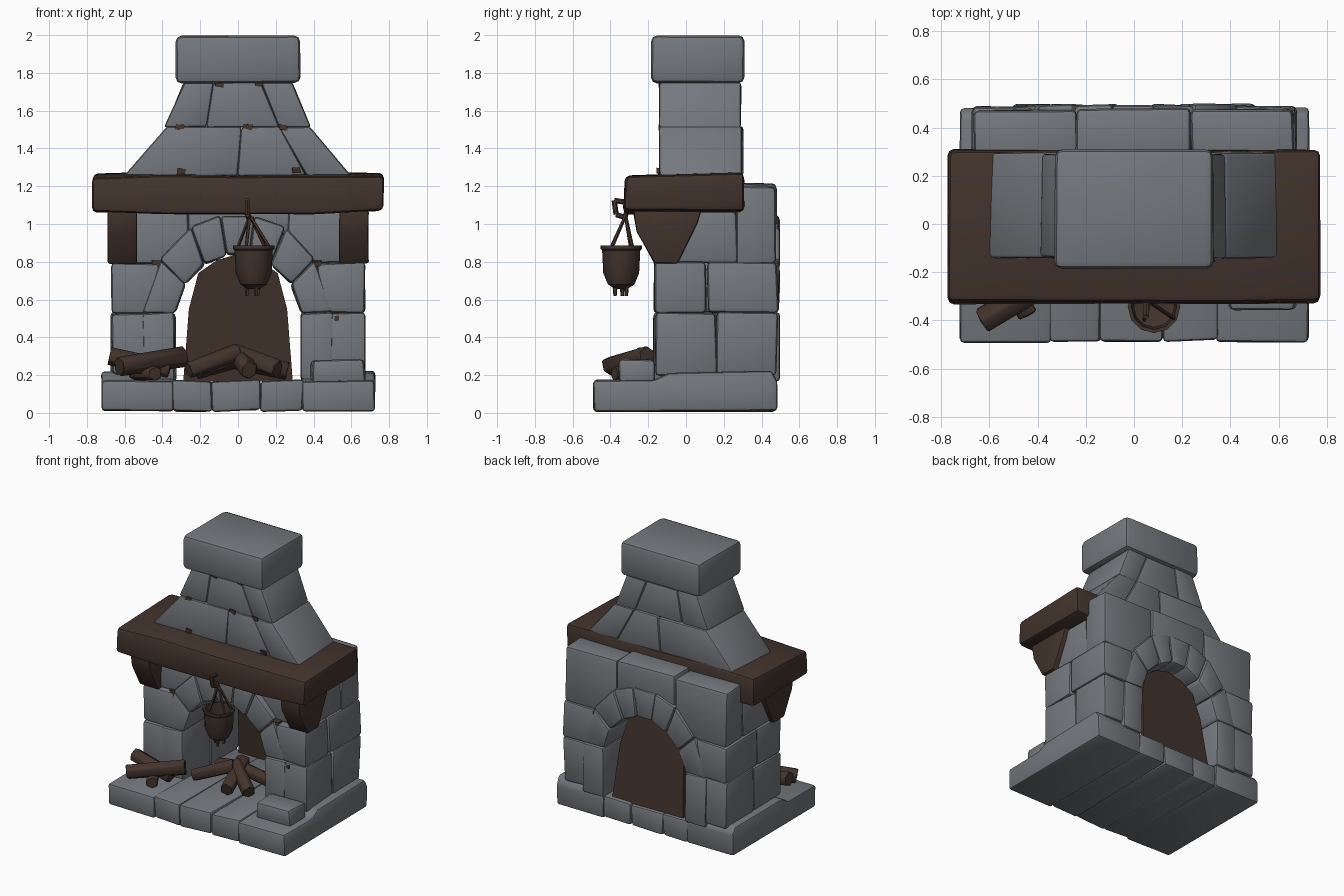
import bpy, bmesh, math, random
from mathutils import Vector

if "Cube" in bpy.data.objects:
    bpy.data.objects.remove(bpy.data.objects["Cube"])

random.seed(4)


def material(name, rgb):
    m = bpy.data.materials.new(name)
    m.diffuse_color = (*rgb, 1)
    m.use_nodes = True
    m.node_tree.nodes["Principled BSDF"].inputs["Base Color"].default_value = m.diffuse_color
    return m


STONE = material("grey stone", (0.175, 0.188, 0.205))
WOOD = material("dark brown wood", (0.055, 0.034, 0.025))


def loft(name, rings, mat, bevel=0.0, jitter=0.0, segments=2):
    """Solid skinned through equal-length rings, with chipped, bevelled edges."""
    bm = bmesh.new()
    loops = []
    for ring in rings:
        loop = []
        for p in ring:
            q = Vector(p) + Vector([random.uniform(-jitter, jitter) for _ in range(3)])
            q.z = max(q.z, 0)
            loop.append(bm.verts.new(q))
        loops.append(loop)
    n = len(loops[0])
    bm.faces.new(loops[0][::-1])
    bm.faces.new(loops[-1])
    for a, b in zip(loops, loops[1:]):
        for i in range(n):
            j = (i + 1) % n
            bm.faces.new((a[i], a[j], b[j], b[i]))
    bmesh.ops.recalc_face_normals(bm, faces=bm.faces)
    if bevel:
        edges = [e for e in bm.edges if e.calc_face_angle(0) > math.radians(25)]
        bmesh.ops.bevel(bm, geom=edges, offset=bevel, offset_type='OFFSET', segments=segments,
                        profile=0.5, affect='EDGES', clamp_overlap=True)
    mesh = bpy.data.meshes.new(name)
    bm.to_mesh(mesh)
    bm.free()
    mesh.materials.append(mat)
    mesh.shade_smooth()
    mesh.set_sharp_from_angle(angle=math.radians(35))
    ob = bpy.data.objects.new(name, mesh)
    bpy.context.collection.objects.link(ob)
    return ob


def block(name, x, y, z, mat=STONE, bevel=0.022, jitter=0.007):
    rings = [[(x[0], y[0], h), (x[1], y[0], h), (x[1], y[1], h), (x[0], y[1], h)] for h in z]
    return loft(name, rings, mat, bevel, jitter)


def slab_x(name, profile, x0, x1, mat, bevel, jitter=0.005):
    """Extrude a (y, z) profile along x."""
    return loft(name, [[(x, y, z) for y, z in profile] for x in (x0, x1)], mat, bevel, jitter)


def slab_y(name, profile, y0, y1, mat, bevel, jitter=0.005):
    """Extrude an (x, z) profile along y."""
    return loft(name, [[(x, y, z) for x, z in profile] for y in (y0, y1)], mat, bevel, jitter)


def rod(name, p, q, r, sides=6, bevel=0.0, jitter=0.0, r2=None):
    p, q = Vector(p), Vector(q)
    d = (q - p).normalized()
    u = d.cross(Vector((0, 0, 1)))
    u = u.normalized() if u.length > 0.01 else Vector((1, 0, 0))
    v = u.cross(d)
    rings = []
    for c, rad in ((p, r), (q, r2 or r)):
        rings.append([c + rad * (u * math.cos(t) + v * math.sin(t))
                      for t in (2 * math.pi * (i + 0.5) / sides for i in range(sides))])
    return loft(name, rings, WOOD, bevel, jitter, 1)


# Hearth base: five stones side by side, the outer two stepped up at the rear
step = [(-0.49, 0.01), (-0.49, 0.17), (-0.17, 0.175), (-0.09, 0.215), (0.45, 0.22), (0.48, 0.17), (0.48, 0.01)]
for s in (-1, 1):
    slab_x("hearth_side", step, s * 0.34, s * 0.725, STONE, 0.018, 0.004)
for x in ((-0.345, -0.14), (-0.14, 0.12), (0.12, 0.345)):
    block("hearth_middle", x, (-0.485, 0.475), (0.01, 0.172), bevel=0.018)
block("loose_stone", (0.39, 0.67), (-0.36, -0.17), (0.16, 0.285))

# Side walls: three courses, split front to back
for s in (-1, 1):
    def course(y, z, inner=0.42, outer=0.67):
        block("wall_stone", sorted((s * inner, s * outer)), y, z)
    course((-0.165, 0.16), (0.20, 0.53))
    course((0.16, 0.485), (0.20, 0.53))
    course((-0.16, 0.11), (0.53, 0.795))
    course((0.11, 0.485), (0.53, 0.795))
    course((-0.13, 0.27), (0.79, 1.07), 0.26, 0.655)
    course((0.265, 0.475), (0.79, 1.195), 0.24, 0.66)
block("wall_front_middle", (-0.27, 0.27), (-0.12, 0.28), (0.94, 1.07))
block("wall_back_middle", (-0.24, 0.24), (0.265, 0.475), (0.95, 1.21))

# Arch: wedge stones in a front ring and a back ring
inner = [(0.33, 0.17), (0.335, 0.53), (0.28, 0.68), (0.175, 0.785), (0.06, 0.835)]
outer = [(0.50, 0.17), (0.505, 0.53), (0.41, 0.81), (0.25, 0.985), (0.09, 1.045)]
for y0, y1 in ((-0.17, 0.16), (0.16, 0.495)):
    for s in (-1, 1):
        for i in range(4):
            wedge = [inner[i], outer[i], outer[i + 1], inner[i + 1]]
            slab_y("arch_stone", [(s * x, z) for x, z in wedge], y0, y1, STONE, 0.02, 0.006)
    slab_y("keystone", [(-0.06, 0.835), (0.06, 0.835), (0.09, 1.045), (-0.09, 1.045)], y0, y1, STONE, 0.02)

# Leaning fire back inside the arch
half = [(0.29, 0.165), (0.26, 0.55), (0.21, 0.74), (0.11, 0.81)]
panel = half + [(0, 0.84)] + [(-x, z) for x, z in half[::-1]]
loft("fire_back", [[(x, 0.45 - 0.13 * (z - 0.17) + d, z) for x, z in panel] for d in (-0.03, 0)], WOOD)

# Mantel beam and its corbels
beam = []
for x, lo, hi in ((-0.77, 1.065, 1.255), (-0.4, 1.055, 1.27), (0, 1.05, 1.26), (0.4, 1.055, 1.265), (0.77, 1.07, 1.26)):
    beam.append([(x, -0.335, lo), (x, 0.31, lo), (x, 0.305, hi + 0.01), (x, -0.32, hi - 0.01)])
loft("mantel", beam, WOOD, 0.025, 0.004)
corbel = [(-0.28, 1.07), (0.08, 1.07), (0.06, 1.0), (-0.045, 0.79), (-0.165, 0.79), (-0.26, 0.96)]
for s in (-1, 1):
    slab_x("corbel", corbel, s * 0.535, s * 0.69, WOOD, 0.01, 0.003)

# Tapering chimney hood in two tiers, then the cap
tiers = [(1.255, 1.515, [-0.60, 0.0, 0.36, 0.60], [-0.375, 0.02, 0.22, 0.375], 0.30),
         (1.51, 1.75, [-0.39, -0.17, 0.22, 0.385], [-0.285, -0.13, 0.12, 0.285], 0.29)]
for z0, z1, low, high, back in tiers:
    for i in range(3):
        a, b, c, d = low[i], low[i + 1], high[i], high[i + 1]
        loft("hood_stone", [[(a, -0.14, z0), (b, -0.14, z0), (b, back, z0), (a, back, z0)],
                            [(c, -0.14, z1), (d, -0.14, z1), (d, back, z1), (c, back, z1)]],
             STONE, 0.016, 0.005)
block("chimney_cap", (-0.33, 0.33), (-0.185, 0.31), (1.745, 1.997), bevel=0.032, jitter=0.003)

# Crumbs of brown mortar in the joints
for x, y, z in ((-0.3, -0.14, 1.28), (0.31, -0.14, 1.28), (-0.31, -0.13, 1.512), (0.24, -0.13, 1.512),
                (0.05, -0.13, 1.515), (-0.1, -0.13, 1.742), (0.11, -0.13, 1.742), (-0.51, -0.15, 0.5),
                (0.51, -0.15, 0.5), (0.42, -0.14, 0.79), (-0.43, -0.14, 0.79)):
    block("mortar_crumb", (x - 0.022, x + 0.022), (y - 0.012, y + 0.02), (z - 0.014, z + 0.014), WOOD, 0, 0.006)

# Cooking pot: lathed body, feet, crossed handles and hook
px, py = 0.083, -0.343
profile = [(0.03, 0.655), (0.07, 0.68), (0.095, 0.74), (0.101, 0.86), (0.109, 0.868), (0.109, 0.885),
           (0.094, 0.885), (0.085, 0.75), (0.02, 0.72)]
loft("pot", [[(px + r * math.cos(t), py + r * math.sin(t), z)
              for t in (2 * math.pi * i / 12 for i in range(12))] for r, z in profile], WOOD)
for k in range(3):
    t = 2 * math.pi * k / 3 - 1.2
    dx, dy = 0.035 * math.cos(t), 0.035 * math.sin(t)
    rod("pot_foot", (px + dx, py + dy, 0.69), (px + dx, py + dy, 0.62), 0.016, 5, r2=0.009)
top = (0.062, -0.32, 1.045)
for dx, dy in ((-0.085, 0.05), (0.085, -0.05), (-0.04, -0.055), (0.06, 0.06)):
    rod("pot_handle", (px + dx, py + dy, 0.875), top, 0.009, 5)
hook = [(0.05, -0.32, 1.115), (0.05, -0.38, 1.125), (0.05, -0.37, 1.05), (0.055, -0.325, 1.035), (0.055, -0.31, 1.07)]
for p, q in zip(hook, hook[1:]):
    rod("pot_hook", p, q, 0.014, 6)

# Firewood: a side stack and a tented fire
logs = [((-0.63, -0.40, 0.245), (-0.29, -0.20, 0.295), 0.058), ((-0.68, -0.24, 0.30), (-0.36, -0.26, 0.23), 0.05),
        ((-0.55, -0.20, 0.215), (-0.44, -0.38, 0.21), 0.045),
        ((-0.26, -0.15, 0.225), (0.0, -0.04, 0.325), 0.05), ((0.21, -0.17, 0.23), (-0.02, 0.0, 0.32), 0.05),
        ((0.06, -0.22, 0.225), (-0.01, 0.08, 0.32), 0.05), ((0.26, 0.06, 0.22), (-0.05, 0.04, 0.29), 0.05),
        ((-0.22, 0.1, 0.22), (0.02, 0.03, 0.29), 0.05)]
for p, q, r in logs:
    rod("log", p, q, r, 6, 0.005, 0.006)
